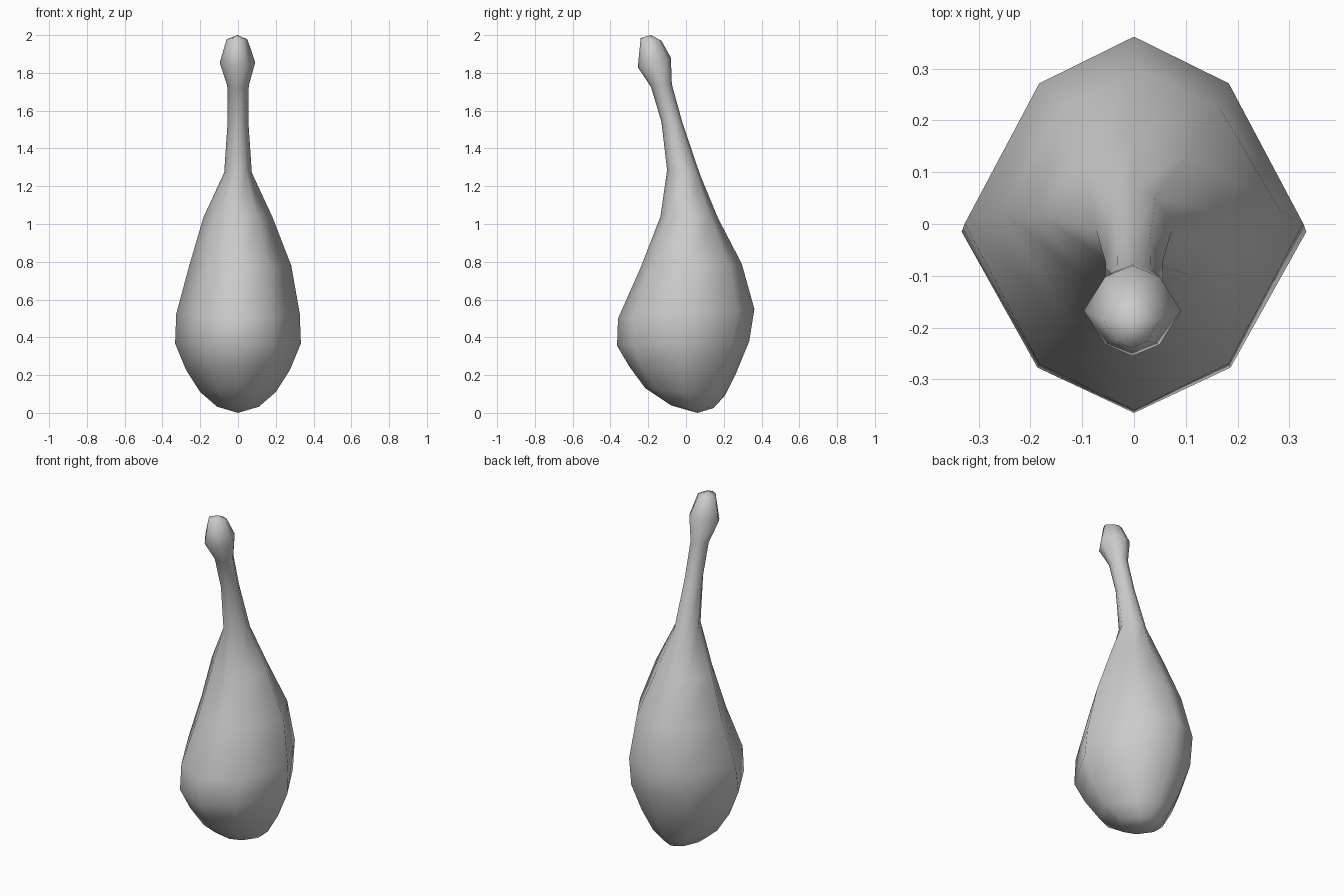
import bpy, bmesh

# Tilted rings: front y, front z, back y, back z, half width, x centre
RINGS = [
    (-0.08, 0.04, 0.145, 0.025, 0.11, 0),
    (-0.215, 0.13, 0.205, 0.09, 0.20, 0),
    (-0.30, 0.245, 0.265, 0.21, 0.275, 0),
    (-0.365, 0.355, 0.335, 0.38, 0.333, 0),
    (-0.36, 0.50, 0.362, 0.55, 0.327, 0),
    (-0.24, 0.77, 0.295, 0.79, 0.27, 0.012),
    (-0.135, 1.04, 0.17, 1.03, 0.183, 0),
    (-0.10, 1.285, 0.075, 1.26, 0.073, 0),
    (-0.13, 1.54, -0.02, 1.54, 0.055, 0),
    (-0.185, 1.725, -0.075, 1.74, 0.057, 0),
    (-0.255, 1.83, -0.08, 1.88, 0.094, -0.003),
    (-0.24, 1.985, -0.13, 1.97, 0.055, -0.005),
]
# Slightly pinched octagon cross-section
SECTION = [(0, -1), (0.56, -0.75), (1, 0), (0.56, 0.75),
           (0, 1), (-0.56, 0.75), (-1, 0), (-0.56, -0.75)]

bm = bmesh.new()
loops = []
for fy, fz, by, bz, w, cx in RINGS:
    loops.append([bm.verts.new((cx + w * u,
                                (fy + by) / 2 + (by - fy) / 2 * v,
                                (fz + bz) / 2 + (bz - fz) / 2 * v))
                  for u, v in SECTION])

# Skin between rings
for a, b in zip(loops, loops[1:]):
    for i in range(8):
        j = (i + 1) % 8
        bm.faces.new((a[i], a[j], b[j], b[i]))

# Rounded caps at the meat end and the bone end
bottom = bm.verts.new((0, 0.06, 0))
top = bm.verts.new((-0.003, -0.185, 2.0))
for i in range(8):
    j = (i + 1) % 8
    bm.faces.new((bottom, loops[0][j], loops[0][i]))
    bm.faces.new((top, loops[-1][i], loops[-1][j]))
bmesh.ops.recalc_face_normals(bm, faces=bm.faces)
for f in bm.faces:
    f.smooth = True

mesh = bpy.data.meshes.new("drumstick")
bm.to_mesh(mesh)
bm.free()
bpy.context.collection.objects.link(bpy.data.objects.new("drumstick", mesh))
